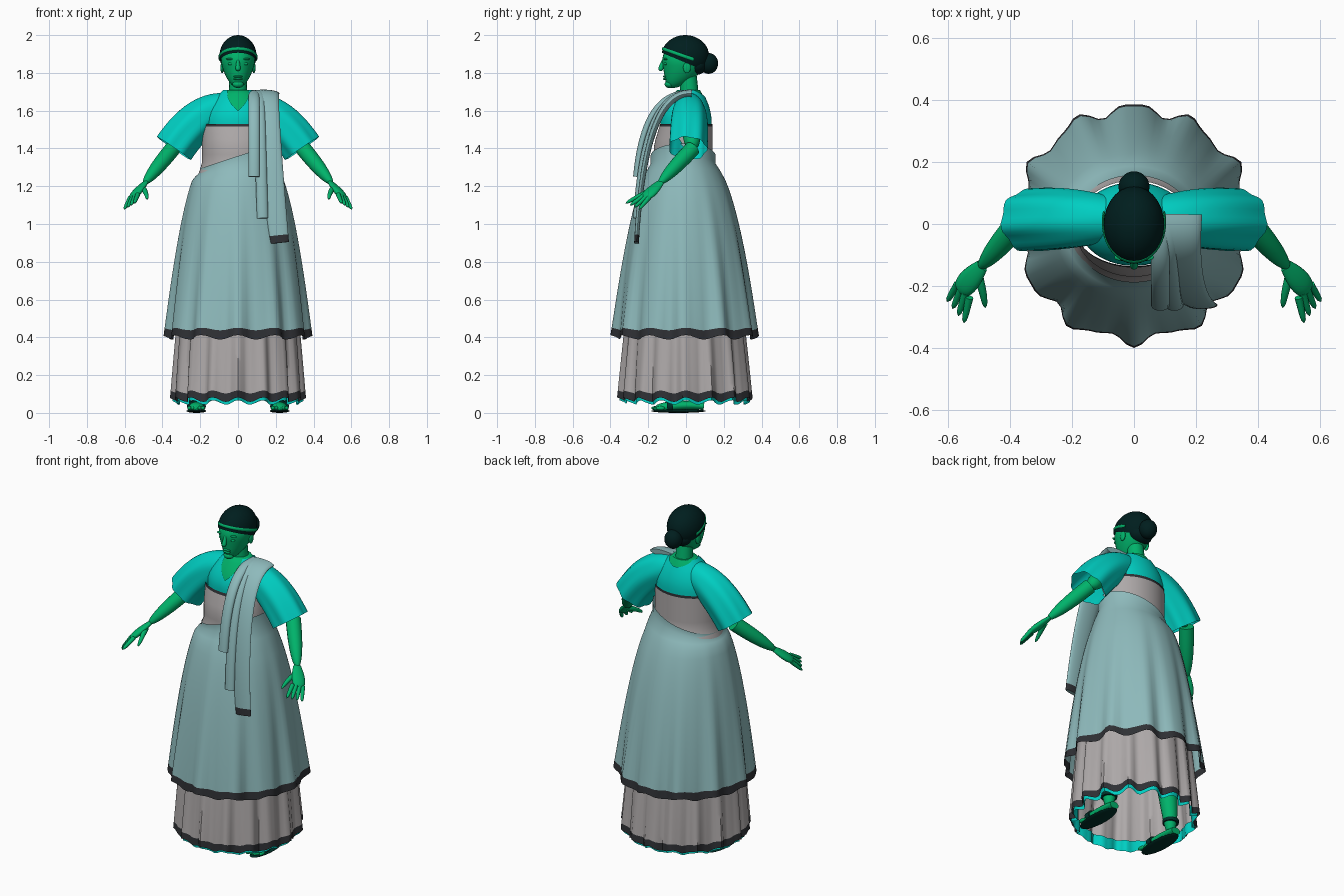
import bpy, bmesh
from math import sin, cos, pi, radians
from mathutils import Vector

if "Cube" in bpy.data.objects:
    bpy.data.objects.remove(bpy.data.objects["Cube"], do_unlink=True)


def material(name, red, green, blue):
    mat = bpy.data.materials.new(name)
    mat.use_nodes = True
    mat.diffuse_color = (red, green, blue, 1)
    mat.node_tree.nodes["Principled BSDF"].inputs["Base Color"].default_value = mat.diffuse_color
    return mat


SKIN = material("green skin", 0, 0.45, 0.145)
TEAL = material("teal blouse", 0, 0.62, 0.54)
BLUE = material("pale blue cloth", 0.27, 0.49, 0.5)
GREY = material("grey cloth", 0.42, 0.395, 0.395)
DARK = material("dark border", 0.028, 0.03, 0.035)
HAIR = material("dark hair", 0, 0.013, 0.013)
SOLE = material("sandal leather", 0, 0.03, 0.022)
FRONT = -pi / 2


def mix(start, end, amount):
    return start + (end - start) * amount


def clamp(value):
    return min(1, max(0, value))


def finish(mesh_data, name, mats):
    """Turn a bmesh into a smooth shaded object."""
    bmesh.ops.remove_doubles(mesh_data, verts=mesh_data.verts, dist=0.0001)
    bmesh.ops.recalc_face_normals(mesh_data, faces=mesh_data.faces)
    mesh = bpy.data.meshes.new(name)
    mesh_data.to_mesh(mesh)
    mesh_data.free()
    for mat in mats:
        mesh.materials.append(mat)
    part = bpy.data.objects.new(name, mesh)
    bpy.context.collection.objects.link(part)
    bpy.ops.object.select_all(action="DESELECT")
    part.select_set(True)
    bpy.context.view_layer.objects.active = part
    bpy.ops.object.shade_smooth_by_angle(angle=radians(50))


def surface(name, mats, rows, sides, point, dark_rows=(), caps=False):
    """Join rings of point(angle, fraction along the part)."""
    bm = bmesh.new()
    rings = [[bm.verts.new(point(2 * pi * k / sides, row / rows)) for k in range(sides)]
             for row in range(rows + 1)]
    for row, (upper, lower) in enumerate(zip(rings, rings[1:])):
        for k in range(sides):
            face = bm.faces.new((upper[k - 1], upper[k], lower[k], lower[k - 1]))
            face.material_index = int(row in dark_rows)
    if caps:
        bm.faces.new(rings[0])
        bm.faces.new(rings[-1])
    finish(bm, name, mats)


def tube(name, mats, path, start, end, flat=1, ref=(0, 1, 0), bulge=0, pleat=0,
         rows=14, sides=16, rounded=True, caps=True, dark_rows=()):
    """Sweep an ellipse along a straight line or a three point curve."""
    points = [Vector(p) for p in path]
    first, last = points[0], points[-1]
    middle = points[1] if len(points) > 2 else (first + last) / 2

    def point(angle, t):
        centre = mix(mix(first, middle, t), mix(middle, last, t), t)
        along = mix(middle - first, last - middle, t).normalized()
        wide = Vector(ref) - along * along.dot(Vector(ref))
        wide.normalize()
        radius = mix(start, end, t) + bulge * sin(pi * t)
        radius *= 1 + pleat * t * cos(7 * angle)
        if rounded:
            radius *= max(0.02, 1 - t ** 8) ** 0.5
        return centre + radius * (wide * cos(angle) + along.cross(wide) * flat * sin(angle))

    surface(name, mats, rows, sides, point, dark_rows, caps)


def ball(name, mat, centre, size, shape=None, cut=None):
    bm = bmesh.new()
    bmesh.ops.create_uvsphere(bm, u_segments=28, v_segments=20, radius=1)
    for vert in bm.verts:
        unit = shape(vert.co) if shape else vert.co
        vert.co = Vector(c + u * s for c, u, s in zip(centre, unit, size))
    if cut:
        bmesh.ops.bisect_plane(bm, geom=bm.verts[:] + bm.edges[:] + bm.faces[:],
                               plane_co=cut[0], plane_no=cut[1], clear_inner=True)
    finish(bm, name, [mat])


def garment(name, mats, top, low, rows, waist, hem, waves, slant=0, bodice=False):
    """Skirt that flares below the waist, with folds that deepen to a wavy hem."""
    flare_start = 1.3

    def point(angle, t):
        z = mix(top, low, t)
        if bodice and 0 < t < 1.5 / rows:
            z = top - 0.015
        flare = clamp((flare_start - z) / (flare_start - low)) ** 0.6
        turn = angle - FRONT
        crease = 1 - 0.7 * cos(waves * turn) - 0.3 * cos((2 * waves - 3) * turn)
        fold = 1 - 0.06 * flare ** 2 * crease
        x = fold * mix(waist[0], hem, flare) * cos(angle)
        y = fold * mix(waist[1], hem, flare) * sin(angle) - 0.015 * (1 - flare)
        if bodice and y < 0:
            # The front leans in above the bust
            y *= 1 - 0.2 * clamp((z - 1.42) / 0.11)
        z += slant * x * clamp(1 - 8 * t) + 0.012 * flare ** 20 * cos(waves * turn)
        return Vector((x, y, z))

    surface(name, mats, rows, 8 * waves, point, (rows - 1, 0 if bodice else rows))


# Layered clothes
garment("dress", [GREY, DARK], 1.53, 0.07, 36, (0.19, 0.155), 0.365, 16, bodice=True)
garment("overskirt", [BLUE, DARK], 1.36, 0.4, 22, (0.2, 0.172), 0.4, 12, slant=0.33)
garment("petticoat", [TEAL, TEAL], 0.12, 0.055, 3, (0.19, 0.15), 0.352, 16)


def torso(angle, z, inset=0):
    slope = clamp((z - 1.55) / 0.17) ** 1.8
    return Vector(((mix(0.178, 0.065, slope) - inset) * cos(angle),
                   (mix(0.135, 0.06, slope) - inset) * sin(angle) + 0.015 * slope, z))


def blouse_point(angle, t):
    # The top edge dips to a V at the front and a shallow scoop at the back
    around = abs((angle - FRONT + pi) % (2 * pi) - pi)
    top = 1.71 - 0.11 * clamp(1 - around / 0.75) - 0.035 * clamp(around - 2)
    return torso(angle, mix(1.36, top, t))


surface("blouse", [TEAL], 12, 56, blouse_point)
surface("chest", [SKIN], 12, 40, lambda angle, t: torso(angle, mix(1.45, 1.71, t), 0.008), caps=True)


# Head and face
def face_shape(unit):
    drop = max(0, -unit.z)
    height = unit.z * (0.8 if unit.z > 0 else 1)
    return Vector((unit.x * (1 - 0.25 * drop), unit.y * (1 - 0.2 * drop) - 0.5 * drop ** 2, height))


tube("neck", [SKIN], [(0, 0.02, 1.66), (0, 0.01, 1.8)], 0.05, 0.045, rounded=False)
ball("head", SKIN, (0, -0.012, 1.86), (0.09, 0.114, 0.14), face_shape)
tube("nose", [SKIN], [(0, -0.118, 1.87), (0, -0.138, 1.81)], 0.007, 0.016)
ball("chin", SKIN, (0, -0.088, 1.74), (0.03, 0.025, 0.02))
for name, z in (("upper_lip", 1.781), ("lower_lip", 1.768)):
    ball(name, SKIN, (0, -0.108, z), (0.024, 0.013, 0.007))

# Hair, bun and headband
ball("hair", HAIR, (0, -0.004, 1.89), (0.098, 0.126, 0.11), cut=((0, 0, 1.853), (0, 0.42, 1)))
ball("nape_hair", HAIR, (0, 0.055, 1.84), (0.07, 0.055, 0.05))
ball("hair_bun", HAIR, (0, 0.12, 1.85), (0.05, 0.05, 0.055))


def band_point(angle, t):
    turn = 1.2 * pi * (t - 0.5)
    reach = 1.02 - 0.05 * cos(turn) + 0.04 * cos(angle)
    return Vector((0.098 * reach * sin(turn), -0.126 * reach * cos(turn),
                   1.885 + 0.042 * cos(turn) + 0.009 * sin(angle)))


surface("headband", [SKIN], 24, 8, band_point, caps=True)


# Sash over the left shoulder, with shorter folds on its inner side
def drape(name, x, low, width, end_width, sway, flat):
    tube(name, [BLUE, DARK], [(x, 0.03, 1.69), (x, -0.22, 1.71), (x + sway, -0.262, low)],
         width, end_width, flat, (1, 0, 0), rows=40, sides=20, rounded=False,
         dark_rows=(39,) if low < 1 else ())


drape("sash", 0.135, 0.9, 0.085, 0.05, 0.085, 0.25)
drape("short_sash_fold", 0.085, 1.25, 0.03, 0.03, 0, 0.6)
drape("long_sash_fold", 0.11, 1.03, 0.032, 0.03, 0.02, 0.6)

for side, s in (("left", 1), ("right", -1)):
    def limb(name, mat, path, start, end, **options):
        tube(f"{side}_{name}", [mat], [(x * s, y, z) for x, y, z in path], start, end, **options)

    def lump(name, mat, centre, size):
        ball(f"{side}_{name}", mat, (centre[0] * s, *centre[1:]), size)

    # Puffed open sleeve
    limb("sleeve", TEAL, [(0.08, 0.015, 1.615), (0.21, 0.02, 1.59), (0.34, 0.01, 1.4)], 0.075, 0.1,
         flat=1.07, bulge=0.008, pleat=0.05, sides=42, rounded=False, caps=False)

    # Arm and hand
    elbow, wrist, knuckle = (0.345, 0.035, 1.4), (0.49, -0.135, 1.22), (0.565, -0.22, 1.135)
    across = (s, 1, -0.4)
    limb("upper_arm", SKIN, [(0.17, 0.02, 1.58), elbow], 0.05, 0.045)
    limb("forearm", SKIN, [elbow, (0.5, -0.145, 1.21)], 0.042, 0.022, bulge=0.006)
    limb("palm", SKIN, [wrist, knuckle], 0.022, 0.036, flat=0.5, bulge=0.008, ref=across)
    limb("thumb", SKIN, [(0.505, -0.16, 1.19), (0.485, -0.22, 1.17), (0.48, -0.27, 1.13)], 0.016, 0.009)
    for i in range(4):
        root = Vector((0.57, -0.195, 1.14)) + i * Vector((-0.013, -0.014, 0.005))
        tip = Vector((0.603, -0.25, 1.077)) + i * Vector((-0.018, -0.023, 0.011))
        limb(f"finger_{i + 1}", SKIN, [root, tip], 0.013, 0.009, rows=8, sides=10)

    # Ear, eye and brow
    lump("ear", SKIN, (0.084, 0.005, 1.828), (0.009, 0.02, 0.03))
    lump("eye", SKIN, (0.036, -0.106, 1.848), (0.017, 0.01, 0.008))
    lump("brow", SKIN, (0.038, -0.107, 1.873), (0.026, 0.012, 0.006))

    # Leg, foot and sandal
    limb("leg", SKIN, [(0.13, 0, 0.8), (0.22, 0.05, 0.3), (0.22, 0.05, 0.02)], 0.075, 0.037)
    limb("foot", SKIN, [(0.22, 0.095, 0.035), (0.22, -0.03, 0.05), (0.22, -0.17, 0.02)], 0.03, 0.045,
         flat=0.65, ref=(1, 0, 0))
    for i in range(5):
        lump(f"toe_{i + 1}", SKIN, (0.185 + 0.018 * i, -0.16 + 0.006 * i, 0.025), (0.011, 0.024, 0.011))
    lump("sandal_sole", SOLE, (0.22, -0.04, 0.01), (0.052, 0.145, 0.01))
    limb("toe_strap", SOLE, [(0.22, -0.07, 0.037), (0.22, -0.1, 0.034)], 0.05, 0.05,
         flat=0.65, ref=(1, 0, 0), rounded=False)
    limb("ankle_strap", SOLE, [(0.22, 0.05, 0.12), (0.22, 0.05, 0.1)], 0.045, 0.045, rounded=False)
